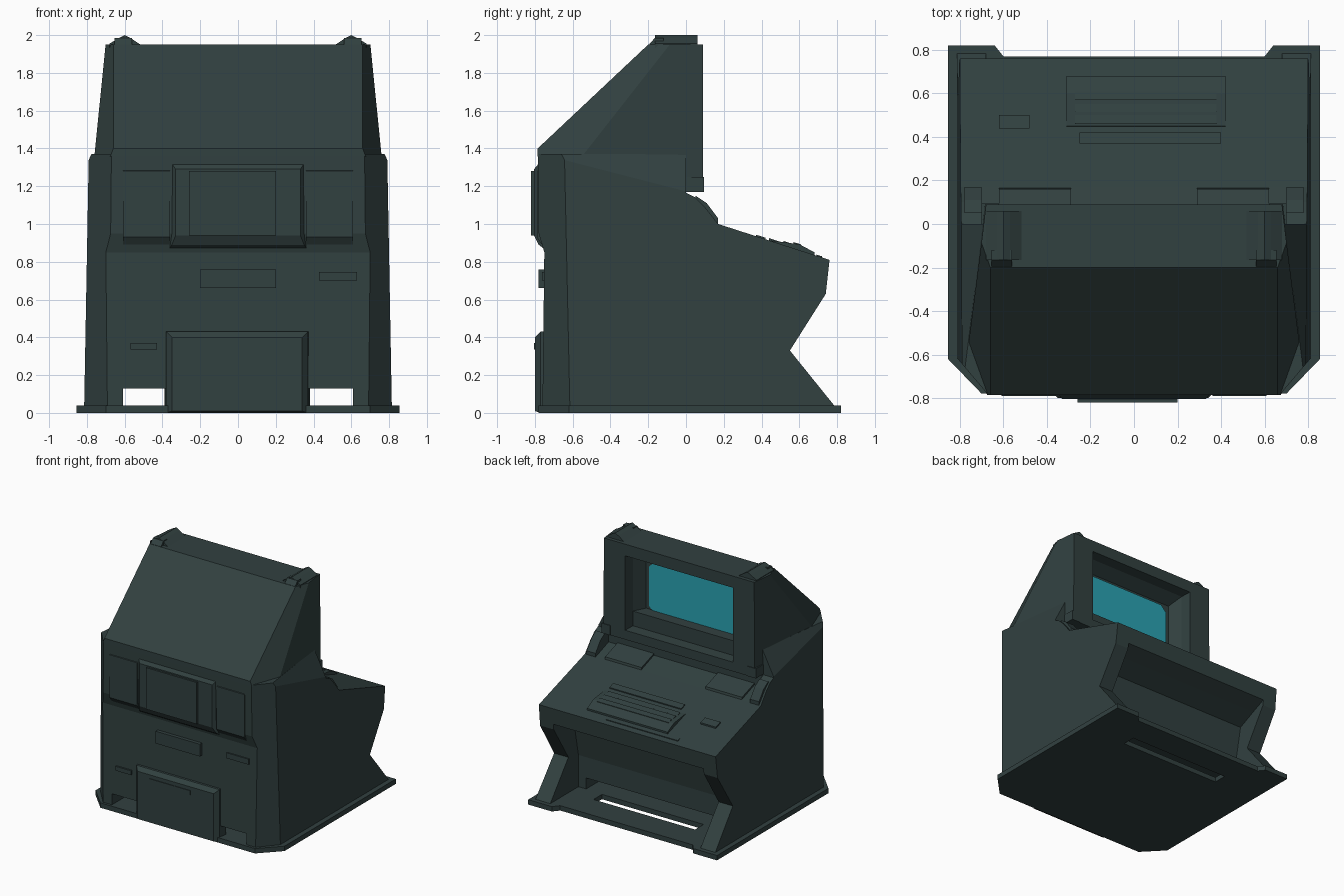
import bpy, bmesh
from mathutils import Vector

if "Cube" in bpy.data.objects:
    bpy.data.objects.remove(bpy.data.objects["Cube"])


def material(name, rgb):
    m = bpy.data.materials.new(name)
    m.diffuse_color = (*rgb, 1)
    m.use_nodes = True
    m.node_tree.nodes["Principled BSDF"].inputs["Base Color"].default_value = m.diffuse_color
    return m


SHELL = material("dark green grey", (0.031, 0.052, 0.051))
GLASS = material("cyan screen", (0.024, 0.37, 0.45))


def finish(bm, name, mat=SHELL):
    bmesh.ops.recalc_face_normals(bm, faces=bm.faces[:])
    me = bpy.data.meshes.new(name)
    bm.to_mesh(me)
    bm.free()
    me.materials.append(mat)
    ob = bpy.data.objects.new(name, me)
    bpy.context.collection.objects.link(ob)
    return ob


def prism(name, pts, axis, a, b, planes=(), mat=SHELL):
    """Extrude a profile along an axis; planes = three points each, trimmed on both x sides."""
    bm = bmesh.new()

    def at(p, t):
        return {'x': (t, p[0], p[1]), 'y': (p[0], t, p[1]), 'z': (p[0], p[1], t)}[axis]
    f = bm.faces.new([bm.verts.new(at(p, a)) for p in pts])
    ext = bmesh.ops.extrude_face_region(bm, geom=[f])
    step = Vector(at((0, 0), b - a))
    bmesh.ops.translate(bm, verts=[v for v in ext['geom'] if isinstance(v, bmesh.types.BMVert)], vec=step)
    for tri in planes:
        for s in (1, -1):
            p, q, r = [Vector((s * c[0], c[1], c[2])) for c in tri]
            n = (q - p).cross(r - p)
            if n.x * s < 0:
                n = -n
            bmesh.ops.bisect_plane(bm, geom=bm.verts[:] + bm.edges[:] + bm.faces[:],
                                   plane_co=p, plane_no=n, clear_outer=True)
            bmesh.ops.holes_fill(bm, edges=[e for e in bm.edges if e.is_boundary], sides=0)
    return finish(bm, name, mat)


def loft(name, rects, mat=SHELL):
    """Join rectangles (y, x0, x1, z0, z1) into one closed solid."""
    bm = bmesh.new()
    rings = [[bm.verts.new((x, y, z)) for x, z in ((x0, z0), (x1, z0), (x1, z1), (x0, z1))]
             for y, x0, x1, z0, z1 in rects]
    for r, q in zip(rings, rings[1:]):
        for i in range(4):
            j = (i + 1) % 4
            bm.faces.new((r[i], r[j], q[j], q[i]))
    bm.faces.new(rings[0])
    bm.faces.new(rings[-1])
    return finish(bm, name, mat)


def box(name, x0, x1, y0, y1, z0, z1):
    return loft(name, [(y0, x0, x1, z0, z1), (y1, x0, x1, z0, z1)])


def cut(ob, *cutters):
    for c in cutters:
        c.hide_render = True
        m = ob.modifiers.new("cut", 'BOOLEAN')
        m.operation, m.object, m.solver = 'DIFFERENCE', c, 'EXACT'
        bpy.context.view_layer.objects.active = ob
        bpy.ops.object.modifier_apply(modifier=m.name)
        bpy.data.objects.remove(c)


# Cabinet: side profile with control deck and knee notch, corners and shoulders trimmed
body = prism("cabinet_body",
             [(-.76, .02), (-.75, .85), (-.78, .95), (-.785, 1.37), (.0, 1.37), (0, 1.165),
              (.05, 1.14), (.10, 1.09), (.17, 1.0), (.76, .81), (.74, .63), (.55, .33), (.80, .02)],
             'x', -1, 1,
             [((.815, 0, 0), (.815, 1, 0), (.79, 0, 1.37)),
              ((.67, -.785, 0), (.67, -.785, 1), (.81, -.62, 0)),
              ((.765, -.59, 1.375), (.69, 0, 1.375), (.795, 0, 1.17))])
cut(body,
    prism("knee_cutter", [(.78, .69), (.62, .62), (.47, .55), (.42, .3), (.42, -.1), (.95, -.1), (.95, .69)],
          'x', -.68, .68),
    box("underside_cutter", -.61, .61, -.9, .6, .035, .13),
    prism("deck_cutter", [(.001, 1.06), (.17, 1.0), (.3, 1.25), (.001, 1.25)], 'x', -.70, .70))

# Base plate with rear notch and a floor opening
base = prism("base_plate",
             [(-.855, .82), (-.855, -.62), (-.70, -.78), (.70, -.78), (.855, -.62), (.855, .82),
              (.64, .82), (.60, .77), (-.60, .77), (-.64, .82)], 'z', 0, .04)
cut(base, box("floor_cutter", -.46, .46, .43, .54, -.1, .1))

# Screen hood with sloping front and tapered sides
hood = prism("screen_hood",
             [(-.785, 1.36), (-.785, 1.40), (-.2, 1.95), (.09, 1.95), (.09, 1.17), (-.1, 1.17)],
             'x', -1, 1,
             [((.765, -.59, 1.37), (.68, .09, 1.95), (.685, .09, 1.2)),
              ((.66, -.785, 1.40), (.66, -.2, 1.95), (.735, -.3, 1.66))])
cut(hood, loft("recess_cutter", [(.2, -.50, .50, 1.24, 1.86), (.0, -.48, .48, 1.25, 1.85),
                                 (-.1, -.43, .43, 1.33, 1.79)]))
prism("screen", [(-.40, 1.40), (-.35, 1.35), (.35, 1.35), (.40, 1.40),
                 (.40, 1.72), (.35, 1.77), (-.35, 1.77), (-.40, 1.72)], 'y', -.105, -.092, mat=GLASS)

for s, side in ((1, "right"), (-1, "left")):
    # Hood top corner caps, sloping with the hood front
    cap = [(-.26, 1.89), (-.17, 1.975), (-.13, 2.0), (.05, 2.0), (.09, 1.96), (.09, 1.90), (-.2, 1.89)]
    prism(side + "_hood_cap", [(s * .51, 1.945), (s * .57, 1.985), (s * .60, 2.0), (s * .63, 1.985),
                               (s * .68, 1.955), (s * .68, 1.90), (s * .51, 1.90)], 'y', -.165, .06)
    x0, x1 = sorted((s * .56, s * .655))
    prism(side + "_hood_cap_nose", [(-.24, 1.90), (-.165, 1.985), (-.12, 1.985), (-.12, 1.90)], 'x', x0, x1)
    # Lower corner brackets and shoulder knobs beside the deck
    x0, x1 = sorted((s * .62, s * .70))
    box(side + "_hood_bracket", x0, x1, -.04, .095, 1.17, 1.25)
    x0, x1 = sorted((s * .70, s * .78))
    prism(side + "_shoulder_knob", [(.05, 1.0), (.05, 1.15), (.11, 1.11), (.17, 1.03), (.17, .98)], 'x', x0, x1)
    # Raised deck panels under the screen
    x0, x1 = sorted((s * .29, s * .62))
    prism(side + "_deck_panel", [(.0, 1.05), (.0, 1.075), (.16, 1.02), (.17, .98)], 'x', x0, x1)
    # Panels either side of the front housing
    x0, x1 = sorted((s * .36, s * .61))
    loft(side + "_front_panel", [(-.74, x0, x1, .86, 1.30), (-.79, x0, x1, .93, 1.28)])


def deck(y):
    return 1.0 - .322 * (y - .17)


def deck_plate(name, x0, x1, y0, y1, h):
    prism(name, [(y0, deck(y0) - .02), (y0, deck(y0) + h), (y1, deck(y1) + h), (y1, deck(y1) - .02)], 'x', x0, x1)


# Keyboard tray and deck controls
prism("keyboard_tray", [(.42, .88), (.45, .912), (.60, .893), (.68, .85), (.68, .80)], 'x', -.31, .42)
deck_plate("keyboard_backrest", -.25, .40, .37, .42, .008)
deck_plate("button_block", -.62, -.48, .44, .50, .012)
deck_plate("deck_front_strip", -.43, .22, .69, .72, .006)
for i in range(3):
    deck_plate("key_row", -.27, .38, .46 + .055 * i, .50 + .055 * i, (.012, .022, .033)[i])

# Front housing, slots and service box
loft("front_housing", [(-.74, -.37, .37, .86, 1.33), (-.78, -.35, .35, .89, 1.32), (-.805, -.33, .33, .94, 1.29)])
box("housing_cover", -.26, .20, -.82, -.78, .94, 1.28)
box("front_slot", -.20, .20, -.78, -.73, .66, .76)
box("small_vent_upper", .43, .63, -.762, -.73, .70, .745)
box("small_vent_lower", -.57, -.43, -.77, -.73, .335, .37)
loft("service_box", [(-.70, -.39, .38, 0, .44), (-.77, -.38, .37, 0, .43), (-.80, -.35, .34, .01, .40)])
box("service_handle", -.24, .13, -.805, -.79, .335, .37)
